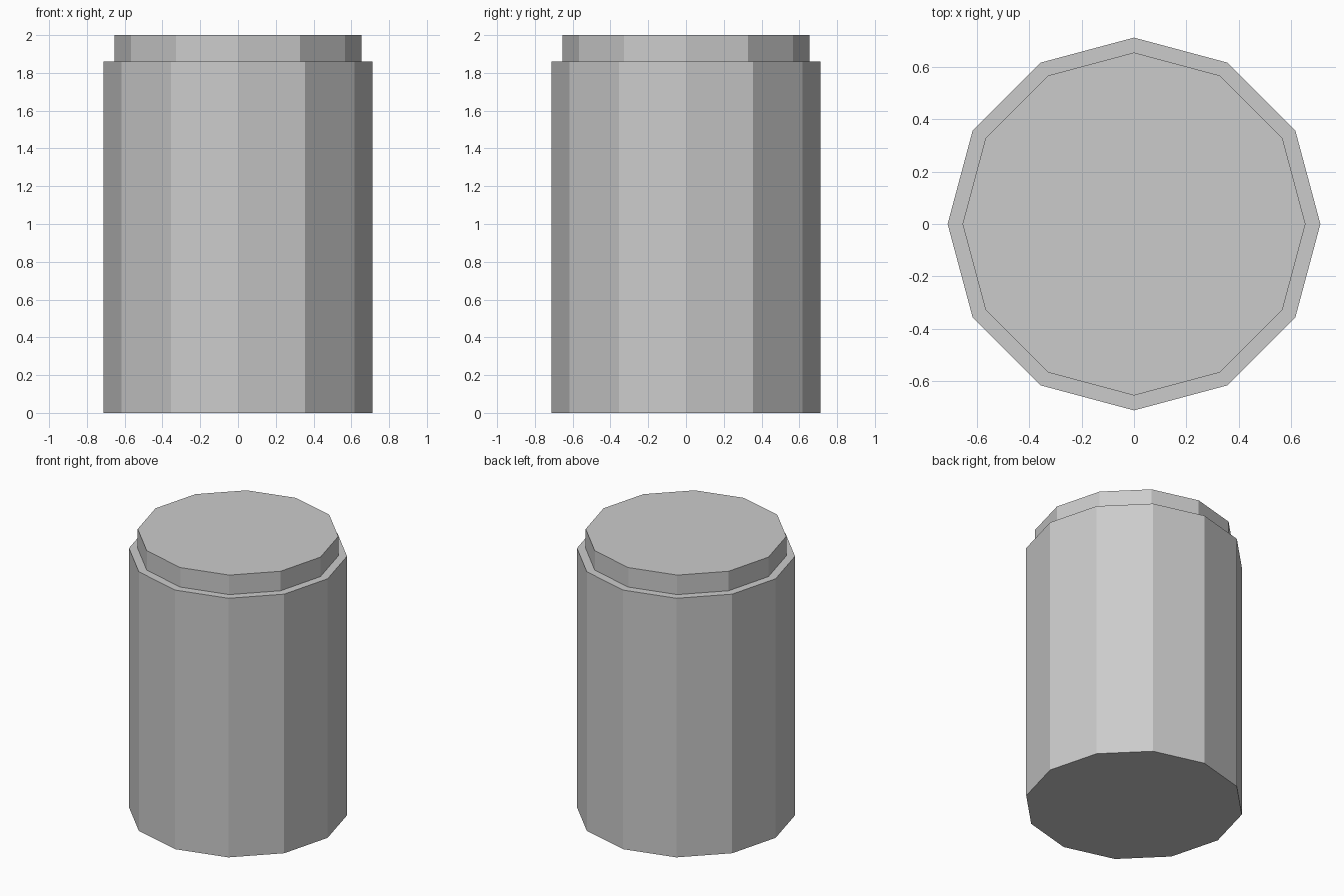
import bpy, math

if "Cube" in bpy.data.objects:
    bpy.data.objects.remove(bpy.data.objects["Cube"])

SIDES = 12


def lathe(name, profile):
    """Stack of flat-sided rings (radius, z), capped at both ends."""
    verts = [(r * math.cos(2 * math.pi * i / SIDES), r * math.sin(2 * math.pi * i / SIDES), z)
             for r, z in profile for i in range(SIDES)]
    faces = [tuple(reversed(range(SIDES)))]
    for k in range(len(profile) - 1):
        a, b = k * SIDES, (k + 1) * SIDES
        for i in range(SIDES):
            j = (i + 1) % SIDES
            faces.append((a + i, a + j, b + j, b + i))
    faces.append(tuple(range(len(verts) - SIDES, len(verts))))
    mesh = bpy.data.meshes.new(name)
    mesh.from_pydata(verts, [], faces)
    obj = bpy.data.objects.new(name, mesh)
    bpy.context.collection.objects.link(obj)
    return obj


# Canister: straight body, narrow ledge, raised round top
lathe("canister", [(0.712, 0.0), (0.712, 1.86), (0.655, 1.86), (0.655, 2.0)])
